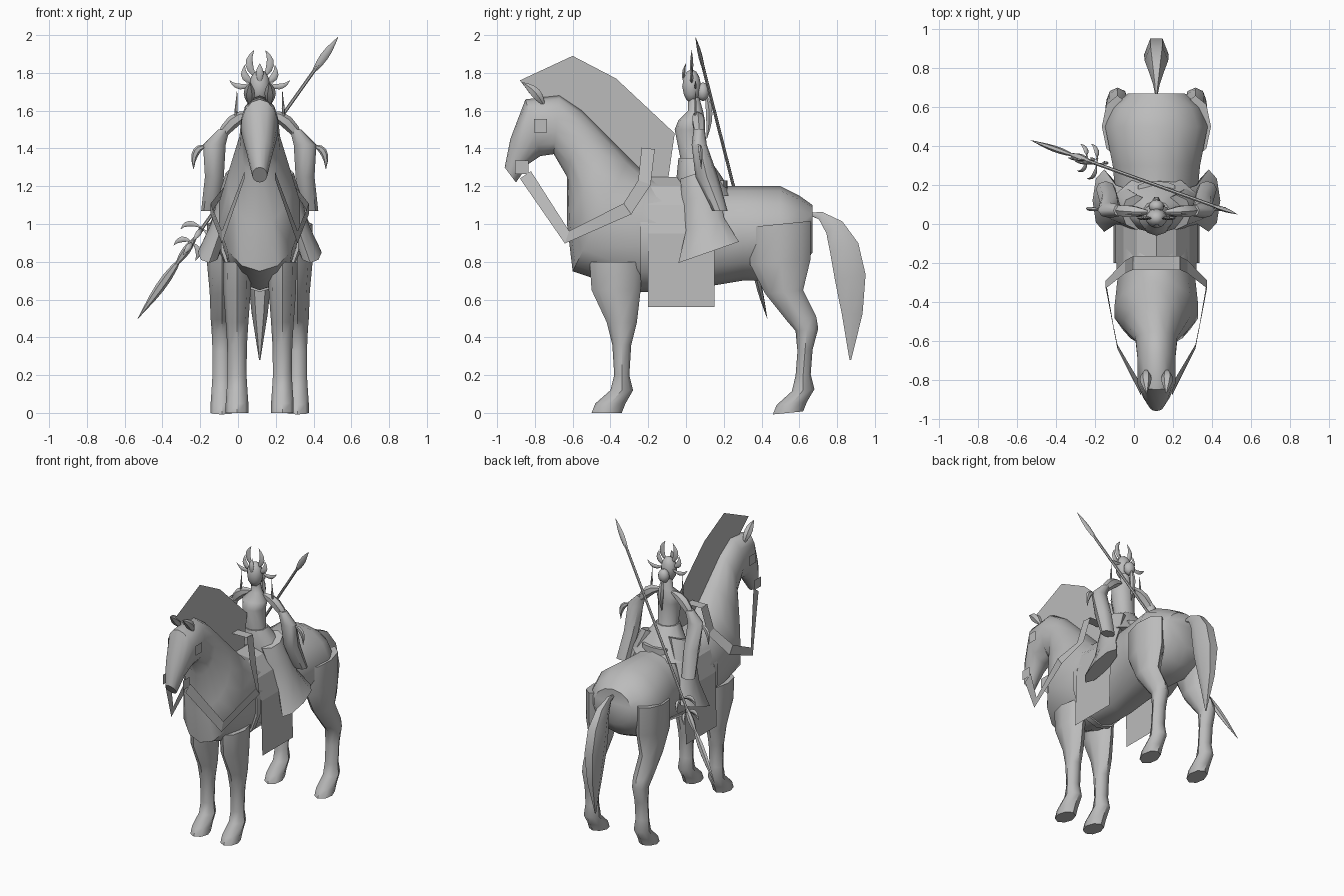
import bpy, bmesh, math
from mathutils import Vector

cube = bpy.data.objects.get("Cube")
if cube:
    bpy.data.objects.remove(cube, do_unlink=True)

CENTRE = Vector((0.115, 0, 0))  # shared symmetry plane of horse and rider
SIDEWAYS, BACKWARD = Vector((1, 0, 0)), Vector((0, 1, 0))
SIDES = {"left": 1, "right": -1}

grey = bpy.data.materials.new("plain_grey")
grey.use_nodes = True
grey.diffuse_color = (0.5, 0.5, 0.5, 1)
shader = grey.node_tree.nodes["Principled BSDF"]
shader.inputs["Base Color"].default_value = grey.diffuse_color


def finish(name, bm, smooth_angle=45):
    """Turn a bmesh into a named object, shaded smooth up to an angle."""
    bmesh.ops.recalc_face_normals(bm, faces=bm.faces)
    mesh = bpy.data.meshes.new(name)
    bm.to_mesh(mesh)
    bm.free()
    mesh.materials.append(grey)
    part = bpy.data.objects.new(name, mesh)
    part.location = CENTRE
    bpy.context.collection.objects.link(part)
    bpy.ops.object.select_all(action='DESELECT')
    part.select_set(True)
    bpy.context.view_layer.objects.active = part
    bpy.ops.object.shade_smooth_by_angle(angle=math.radians(smooth_angle))


def oval(middle, half_a, half_b, sides):
    """Closed loop of points on an ellipse with two given half axes."""
    turns = [math.tau * i / sides for i in range(sides)]
    return [middle + half_a * math.cos(turn) + half_b * math.sin(turn) for turn in turns]


def loft(name, loops):
    """Skin a row of closed loops and cap both ends."""
    bm = bmesh.new()
    rows = [[bm.verts.new(point) for point in loop] for loop in loops]
    for lower, upper in zip(rows, rows[1:]):
        for i in range(len(lower)):
            bm.faces.new((lower[i - 1], lower[i], upper[i], upper[i - 1]))
    bm.faces.new(rows[0])
    bm.faces.new(rows[-1])
    finish(name, bm)


def barrel(name, rings, sides=14):
    """Each ring spans an upper and a lower (y, z) point with a half width."""
    loops = []
    for top_y, top_z, low_y, low_z, width in rings:
        top, low = Vector((0, top_y, top_z)), Vector((0, low_y, low_z))
        loops.append(oval((top + low) / 2, (top - low) / 2, SIDEWAYS * width, sides))
    loft(name, loops)


def tower(name, rings, slope=0, sign=1, sides=10):
    """Stack of rings (z, y, half depth, half width, x), tilted by a slope."""
    loops = []
    for z, y, depth, width, x in rings:
        tilt = Vector((0, depth, depth * slope))
        loops.append(oval(Vector((sign * x, y, z)), tilt, SIDEWAYS * width, sides))
    loft(name, loops)


def leaf(name, start, bend, end, radius, flat=1, peak=1, steps=6, sides=6):
    """Spindle swept along a bent path, thickest where the peak rule puts it."""
    start, bend, end = Vector(start), Vector(bend), Vector(end)
    loops = []
    for i in range(steps + 1):
        t = i / steps
        middle = start.lerp(bend, t).lerp(bend.lerp(end, t), t)
        axis = (bend - start).lerp(end - bend, t).normalized()
        across = axis.cross(BACKWARD).normalized()
        size = radius * max(math.sin(math.pi * t ** peak), 0.05)
        loops.append(oval(middle, across * size, axis.cross(across) * size * flat, sides))
    loft(name, loops)


def leaf_pair(name, start, bend, end, radius, **options):
    for label, sign in SIDES.items():
        points = [(sign * x, y, z) for x, y, z in (start, bend, end)]
        leaf(f"{label}_{name}", *points, radius, **options)


def strip(name, edge_a, edge_b):
    """Flat strip of faces between two rows of points."""
    bm = bmesh.new()
    row_a, row_b = [[bm.verts.new(p) for p in edge] for edge in (edge_a, edge_b)]
    for i in range(1, len(row_a)):
        bm.faces.new((row_a[i - 1], row_a[i], row_b[i], row_b[i - 1]))
    finish(name, bm, 1)


def plate(name, outline, x=0):
    bm = bmesh.new()
    bm.faces.new([bm.verts.new((x, y, z)) for y, z in outline])
    finish(name, bm)


def ball(name, y, z, width, depth, height):
    bm = bmesh.new()
    bmesh.ops.create_icosphere(bm, subdivisions=2, radius=1)
    bmesh.ops.scale(bm, vec=(width, depth, height), verts=bm.verts)
    bmesh.ops.translate(bm, vec=(0, y, z), verts=bm.verts)
    finish(name, bm)


# Horse trunk, neck and head in one skin
barrel("horse_body", [
    (.67, 1.1, .67, .85, .15), (.6, 1.15, .6, .75, .23), (.5, 1.2, .5, .7, .27),
    (.3, 1.2, .3, .7, .23), (0, 1.2, 0, .65, .2), (-.2, 1.25, -.3, .65, .2),
    (-.3, 1.35, -.6, .75, .22), (-.4, 1.45, -.63, 1, .17), (-.55, 1.6, -.63, 1.25, .11),
    (-.67, 1.68, -.7, 1.37, .1), (-.85, 1.66, -.77, 1.36, .1),
    (-.93, 1.45, -.83, 1.32, .07), (-.96, 1.3, -.9, 1.22, .04)])


# Legs: a list of (z, y, half depth) above a foot shared by all four
def leg_pair(name, upper, ankle, x, slope):
    foot = [(.2, ankle, .04), (.12, ankle, .06), (.05, ankle - .06, .08), (0, ankle - .08, .08)]
    rings = [(z, y, depth, .04 + depth / 4, x) for z, y, depth in upper + foot]
    for label, sign in SIDES.items():
        tower(f"{label}_{name}", rings, slope, sign, 8)


leg_pair("front_leg", [(.8, -.37, .14), (.65, -.37, .13), (.48, -.34, .08), (.36, -.34, .05)],
         -.34, .12, 0)
leg_pair("hind_leg", [(1, .5, .16), (.8, .5, .16), (.64, .52, .1), (.5, .61, .08), (.44, .64, .06),
                      (.33, .63, .04)], .62, .2, .1)

# Tail, ears and upright mane
leaf("tail", (0, .62, 1.06), (0, .93, 1.08), (0, .87, .28), .065, flat=1.5, peak=1.4)
leaf_pair("ear", (.05, -.75, 1.62), (.06, -.78, 1.7), (.05, -.87, 1.75), .03)
plate("mane", [(-.88, 1.76), (-.6, 1.89), (-.37, 1.77), (-.06, 1.48), (-.1, 1.2), (-.2, 1.2),
               (-.7, 1.6)])

# Reins as flat straps with bridle plates
STRAP = .035
rein = [(.12, -.2, 1.4), (.16, -.22, 1.22), (.26, -.31, 1.08), (.2, -.63, .93), (.08, -.85, 1.26)]
for label, sign in SIDES.items():
    points = [Vector((sign * x, y, z)) for x, y, z in rein]
    edges = [], []
    for i, point in enumerate(points):
        run = points[min(i + 1, len(points) - 1)] - points[max(i - 1, 0)]
        across = run.cross(SIDEWAYS).normalized() * STRAP
        edges[0].append(point + across)
        edges[1].append(point - across)
    strip(f"{label}_rein", *edges)
    for part, y, z, x in (("cheek", -.77, 1.52, .11), ("bit", -.87, 1.3, .08)):
        corners = [(y + a * STRAP, z + b * STRAP) for a, b in ((1, 1), (1, -1), (-1, -1), (-1, 1))]
        plate(f"{label}_{part}_plate", corners, sign * x)
strip("rein_bridge", *[[(x, -.2 + edge, 1.4) for x in (-.12, .12)] for edge in (-STRAP, STRAP)])

# Saddle cloth, girth and cantle
half = [(.1, 1.2), (.17, 1.1), (.21, .95), (.22, .56)]
drape = [(-x, z) for x, z in reversed(half)] + [(0, 1.25)] + half
strip("saddle_cloth", *[[(x, y, z) for x, z in drape] for y in (-.2, .15)])
barrel("girth_strap", [(y, 1.2, y, .64, .21) for y in (-.24, -.2)])
tower("saddle_cantle", [(z, .19, .03, .1, 0) for z in (1.06, 1.23)])

# Rider torso, head and hair
tower("rider_torso", [
    (1.2, .06, .1, .13, 0), (1.35, .04, .07, .07, 0), (1.5, .02, .08, .08, 0),
    (1.55, .03, .07, .09, 0), (1.6, .05, .04, .04, 0), (1.67, .04, .03, .03, 0)])
ball("rider_head", .03, 1.73, .055, .05, .09)
ball("hair_bun", .09, 1.7, .04, .035, .05)
leaf("hair_braid", (0, .1, 1.7), (0, .14, 1.6), (0, .11, 1.45), .02)

# Skirt over the lap, with flared legs that lean outward as they fall
tower("skirt", [(1.35, .04, .08, .08, 0), (1.25, .07, .12, .15, 0), (1.15, .11, .14, .22, 0)])
legging = [(1.27, .06, .09, .08), (1.15, .08, .1, .07), (1, .1, .1, .05), (.85, .12, .16, .06)]
sleeve = [(1.5, .07, .03, .03, .19), (1.42, .07, .04, .06, .24), (1.25, .11, .06, .05, .24),
          (1.07, .18, .04, .05, .26)]
for label, sign in SIDES.items():
    rings = [(*ring, .1 + (legging[0][0] - ring[0]) * .4) for ring in legging]
    tower(f"{label}_skirt_leg", rings, .35, sign, 8)
    tower(f"{label}_sleeve", sleeve, 0, sign, 8)

# Arms and hands
leaf_pair("upper_arm", (.02, .06, 1.58), (.15, .06, 1.6), (.25, .08, 1.38), .035)
leaf_pair("hand", (.27, .07, 1.41), (.36, .08, 1.42), (.35, .08, 1.29), .02, flat=.6)

# Headdress: horns, wings, jewel, pins and tassels
leaf_pair("crown_horn", (.01, .03, 1.77), (.09, .03, 1.84), (.03, .03, 1.92), .02, flat=.5)
leaf_pair("crown_wing", (.02, .03, 1.75), (.1, .03, 1.76), (.08, .03, 1.84), .02, flat=.5)
leaf("crown_jewel", (0, -.01, 1.74), (0, -.02, 1.8), (0, 0, 1.85), .02, flat=.5)
leaf_pair("hair_pin", (.03, .05, 1.75), (.11, .05, 1.7), (.16, .05, 1.76), .015, flat=.5)
leaf_pair("tassel", (.12, .05, 1.74), (.12, .05, 1.65), (.13, .05, 1.54), .008, peak=2)

# Spear slung across the back
top = Vector((.53, .05, 1.99)) - CENTRE
tip = Vector((-.53, .43, .5)) - CENTRE
aim = (tip - top).normalized()


def spear_part(name, begin, end, radius, **options):
    a, b = top.lerp(tip, begin), top.lerp(tip, end)
    leaf(name, a, (a + b) / 2, b, radius, **options)


spear_part("spear_butt", 0, .14, .022, flat=.5)
spear_part("spear_blade", .78, 1, .026, flat=.6, peak=.8)
spear_part("spear_collar", .7, .82, .022)
shaft = top.lerp(tip, .05), top.lerp(tip, .85)
side = aim.cross(BACKWARD).normalized()
depth = aim.cross(side)
loft("spear_shaft", [oval(point, side * .009, depth * .009, 6) for point in shaft])

# Guard of curved prongs sweeping toward the blade
for row, reach in enumerate((.09, .07)):
    root = top.lerp(tip, .68 + row * .05)
    for number, way in enumerate((side, -side, depth, -depth)):
        leaf(f"spear_prong_{row}_{number}", root, root + way * reach,
             root + way * reach + aim * .07, .015, flat=.5)
